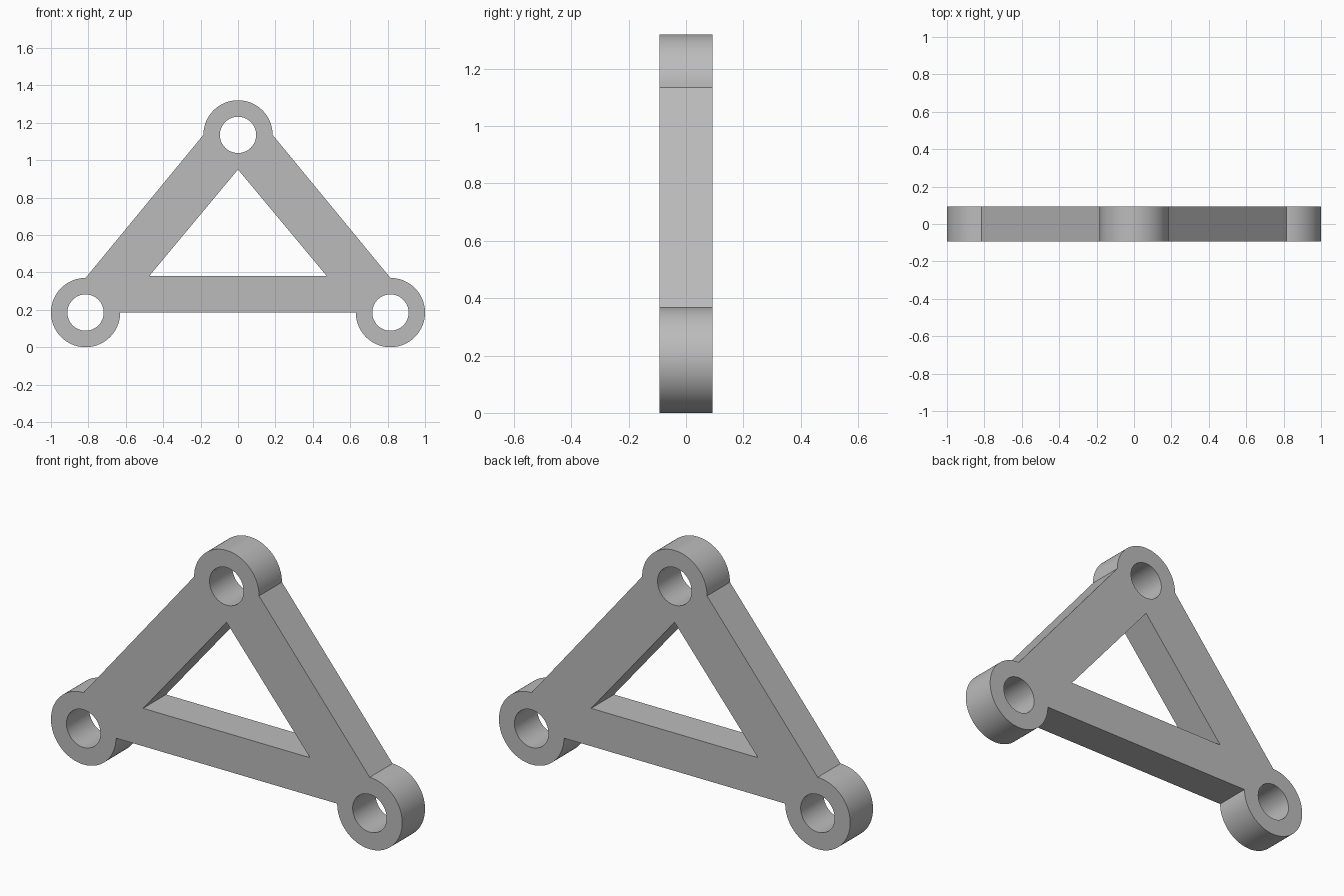
import bpy, bmesh
from math import cos, sin, radians

cube = bpy.data.objects.get("Cube")
if cube:
    bpy.data.objects.remove(cube, do_unlink=True)

R, HOLE, HALF = 0.185, 0.097, 0.093
FOOT_X, FOOT_Z, TOP_Z = 0.815, 0.185, 1.135

grey = bpy.data.materials.new("plain grey")
grey.use_nodes = True
colour = (0.5, 0.5, 0.5, 1)
grey.diffuse_color = colour
grey.node_tree.nodes["Principled BSDF"].inputs["Base Color"].default_value = colour


def arc(cx, cz, r, start, end, steps):
    """Points on an arc, both ends included."""
    angles = [radians(start + (end - start) * i / steps) for i in range(steps + 1)]
    return [(cx + r * cos(a), cz + r * sin(a)) for a in angles]


# Outline: three rounded lugs joined by straight edges
outline = (arc(-FOOT_X, FOOT_Z, R, 90, 360, 72)
           + arc(FOOT_X, FOOT_Z, R, 180, 450, 72)
           + arc(0, TOP_Z, R, 0, 180, 48))
# Triangular window and a bore through each lug
window = [(-0.475, 0.38), (0.475, 0.38), (0, 0.95)]
bores = [arc(x, z, HOLE, 0, 360, 64)[:-1]
         for x, z in ((-FOOT_X, FOOT_Z), (FOOT_X, FOOT_Z), (0, TOP_Z))]

# Fill the flat profile and extrude it through the thickness
bm = bmesh.new()
for loop in [outline, window] + bores:
    verts = [bm.verts.new((x, -HALF, z)) for x, z in loop]
    for i, v in enumerate(verts):
        bm.edges.new((v, verts[(i + 1) % len(verts)]))
bmesh.ops.triangle_fill(bm, edges=bm.edges[:], use_beauty=True, normal=(0, -1, 0))
side = bmesh.ops.extrude_face_region(bm, geom=bm.faces[:])
moved = [g for g in side["geom"] if isinstance(g, bmesh.types.BMVert)]
bmesh.ops.translate(bm, verts=moved, vec=(0, 2 * HALF, 0))
bmesh.ops.recalc_face_normals(bm, faces=bm.faces[:])

mesh = bpy.data.meshes.new("triangular_bracket")
bm.to_mesh(mesh)
bm.free()
mesh.materials.append(grey)
bracket = bpy.data.objects.new("triangular_bracket", mesh)
bpy.context.collection.objects.link(bracket)

# Smooth bores and lugs, sharp edges elsewhere
bpy.ops.object.select_all(action='DESELECT')
bracket.select_set(True)
bpy.context.view_layer.objects.active = bracket
bpy.ops.object.shade_smooth_by_angle(angle=radians(30))
